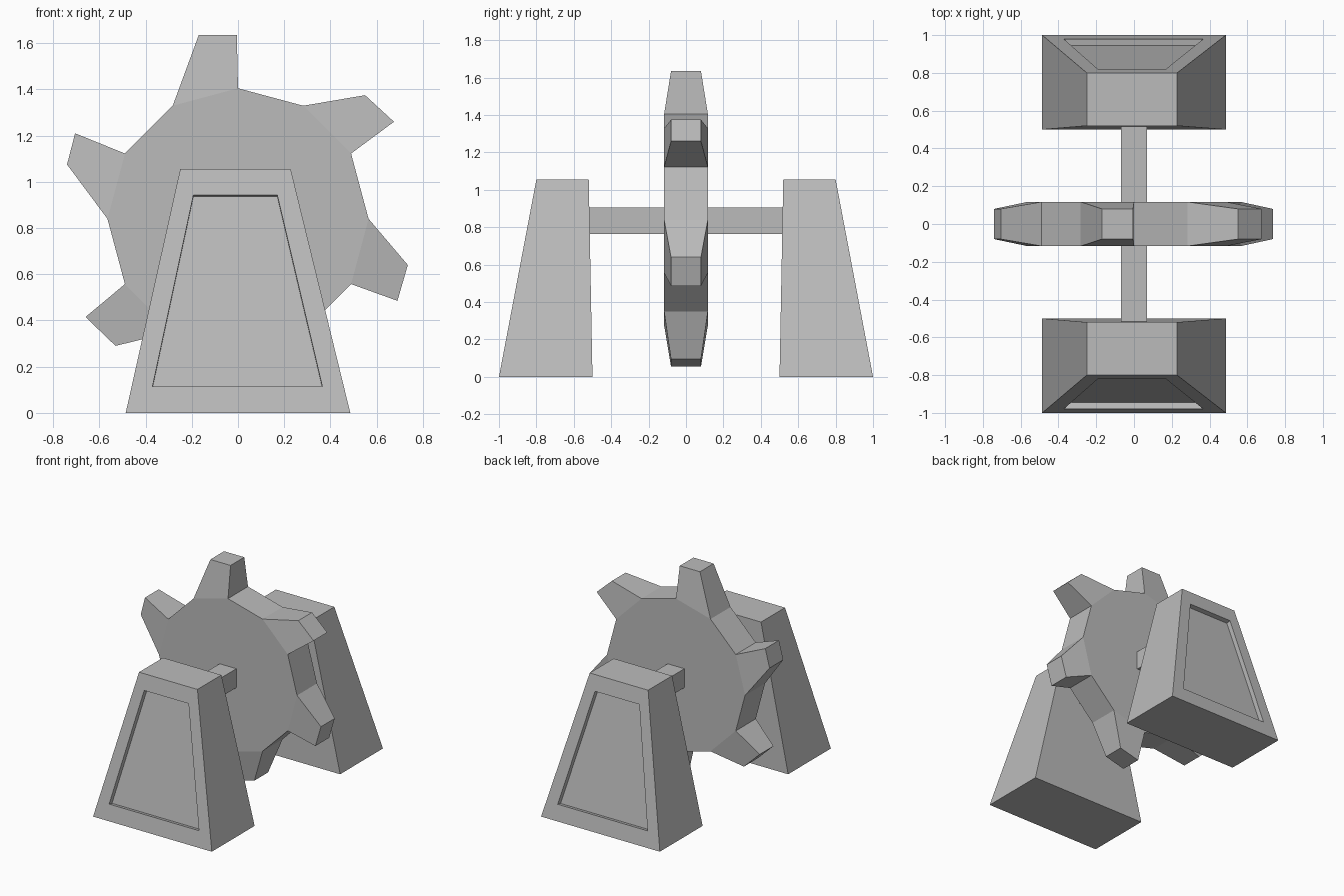
import bpy, bmesh, math
from mathutils import Vector

if "Cube" in bpy.data.objects:
    bpy.data.objects.remove(bpy.data.objects["Cube"])

# Single plain stone colour
stone = bpy.data.materials.new("grey stone")
stone.use_nodes = True
GREY = (0.5, 0.5, 0.5, 1)
stone.diffuse_color = GREY
stone.node_tree.nodes["Principled BSDF"].inputs["Base Color"].default_value = GREY


def finish(bm, name):
    bmesh.ops.recalc_face_normals(bm, faces=bm.faces)
    mesh = bpy.data.meshes.new(name)
    bm.to_mesh(mesh)
    bm.free()
    mesh.materials.append(stone)
    obj = bpy.data.objects.new(name, mesh)
    bpy.context.collection.objects.link(obj)
    return obj


def bridge(bm, a, b):
    """Join two matching loops of vertices with quads."""
    n = len(a)
    for i in range(n):
        j = (i + 1) % n
        bm.faces.new((a[i], a[j], b[j], b[i]))


# Toothed wheel: a twelve-sided disc with a tapered tooth on every other side
HUB_Z, RADIUS, HALF, TIP_HALF = 0.84, 0.565, 0.117, 0.08
SIDES = 12
# Tooth tips as (x, z) pairs, keyed by the disc side they grow from
tips = {
    1: ((0.675, 1.26), (0.55, 1.375)),
    3: ((-0.005, 1.635), (-0.17, 1.635)),
    5: ((-0.705, 1.21), (-0.74, 1.075)),
    7: ((-0.66, 0.415), (-0.53, 0.29)),
    9: ((0.03, 0.055), (0.19, 0.095)),
    11: ((0.69, 0.485), (0.735, 0.64)),
}
bm = bmesh.new()
rings = []
for y in (-HALF, HALF):
    ring = []
    for i in range(SIDES):
        a = math.tau * i / SIDES
        ring.append(bm.verts.new((RADIUS * math.cos(a), y, HUB_Z + RADIUS * math.sin(a))))
    bm.faces.new(ring)
    rings.append(ring)
front, back = rings
for i in range(SIDES):
    j = (i + 1) % SIDES
    base = [front[i], front[j], back[j], back[i]]
    if i in tips:
        (x0, z0), (x1, z1) = tips[i]
        tip = [bm.verts.new(p) for p in ((x0, -TIP_HALF, z0), (x1, -TIP_HALF, z1),
                                         (x1, TIP_HALF, z1), (x0, TIP_HALF, z0))]
        bridge(bm, base, tip)
        bm.faces.new(tip)
    else:
        bm.faces.new(base)
finish(bm, "toothed_wheel")

# Square axle
bm = bmesh.new()
bmesh.ops.create_cube(bm, size=1)
bmesh.ops.scale(bm, vec=(0.137, 1.04, 0.14), verts=bm.verts)
bmesh.ops.translate(bm, vec=(0, 0, HUB_Z - 0.005), verts=bm.verts)
finish(bm, "axle")


# Tapered supports with a sunken panel on the outer face
def support(name, side):
    bm = bmesh.new()

    def loop(points, shift=Vector()):
        return [bm.verts.new((p[0], side * (p[1] + shift.y), p[2] + shift.z)) for p in points]

    def slope(z):
        return 1 - 0.2 * z / 1.055

    outer = loop(((-0.486, 1, 0), (0.486, 1, 0), (0.228, 0.8, 1.055), (-0.25, 0.8, 1.055)))
    inner = loop(((-0.486, 0.5, 0), (0.486, 0.5, 0), (0.228, 0.52, 1.055), (-0.25, 0.52, 1.055)))
    panel = [(x, slope(z), z) for x, z in
             ((-0.37, 0.115), (0.365, 0.115), (0.17, 0.943), (-0.193, 0.943))]
    rim = loop(panel)
    floor = loop(panel, Vector((0, -0.034, -0.007)))
    bridge(bm, outer, inner)
    bridge(bm, outer, rim)
    bridge(bm, rim, floor)
    bm.faces.new(inner)
    bm.faces.new(floor)
    finish(bm, name)


support("front_support", -1)
support("back_support", 1)
